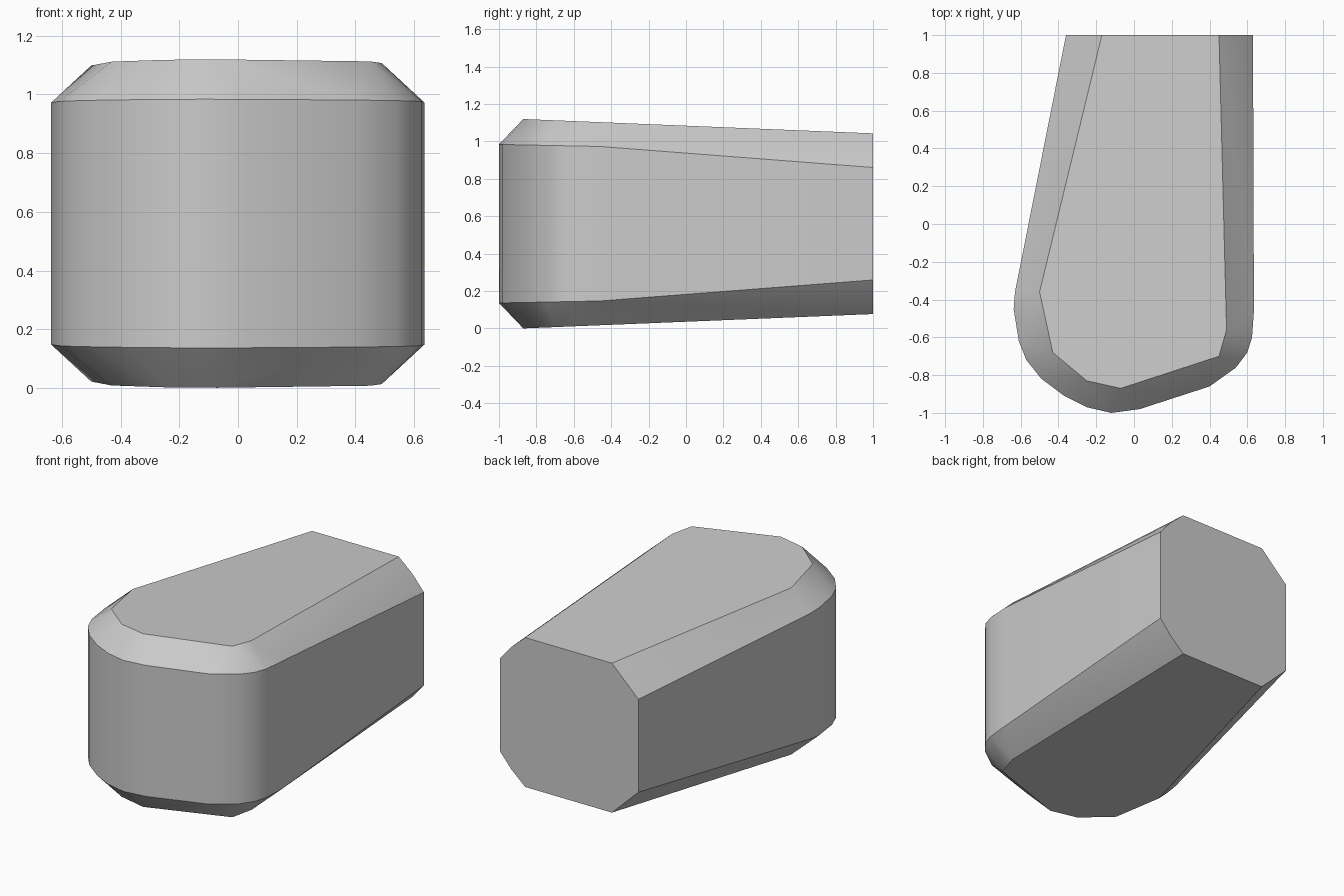
import bpy
import bmesh
from math import radians

cube = bpy.data.objects.get("Cube")
if cube:
    bpy.data.objects.remove(cube, do_unlink=True)

MID_Z = 0.56  # plane of symmetry between upper and lower halves

# Plan outline of the upright wall
wall = [(-.36, 1), (-.63, -.36), (-.637, -.45), (-.61, -.62), (-.57, -.72),
        (-.49, -.82), (-.37, -.91), (-.25, -.97), (-.12, -1), (.03, -.98),
        (.4, -.86), (.54, -.76), (.6, -.68), (.625, -.6), (.635, -.46), (.63, 1)]
# Plan outline of the flat cap
cap = [(-.17, 1), (-.5, -.36), (-.43, -.68), (-.25, -.83), (-.07, -.87),
       (.45, -.7), (.49, -.56), (.45, 1)]


def wall_height(y):
    """Half height of the wall, tapering toward the back."""
    if y < -.46:
        return .413 - (y + .46) * .02
    return .413 - (y + .46) * .077


def cap_height(y):
    """Half height of the cap, a gently sloping plane."""
    return .483 + (1 - y) * .041


# Wedge body: upper half and its mirror, joined as one faceted shell
points = [(x, y, wall_height(y)) for x, y in wall]
points += [(x, y, cap_height(y)) for x, y in cap]
points.append((.55, 1, .395))  # small split in the side chamfer

bm = bmesh.new()
for side in (1, -1):
    for x, y, h in points:
        bm.verts.new((x, y, MID_Z + side * h))
hull = bmesh.ops.convex_hull(bm, input=bm.verts)
loose = [v for v in bm.verts if not v.link_faces]
bmesh.ops.delete(bm, geom=loose, context='VERTS')
bmesh.ops.dissolve_limit(bm, angle_limit=radians(.6), verts=bm.verts, edges=bm.edges)
bmesh.ops.recalc_face_normals(bm, faces=bm.faces)

mesh = bpy.data.meshes.new("tapered_body")
bm.to_mesh(mesh)
bm.free()
body = bpy.data.objects.new("tapered_body", mesh)
bpy.context.collection.objects.link(body)

# Plain grey finish
grey = bpy.data.materials.new("plain_grey")
grey.use_nodes = True
colour = (.6, .6, .6, 1)
grey.diffuse_color = colour
grey.node_tree.nodes["Principled BSDF"].inputs["Base Color"].default_value = colour
mesh.materials.append(grey)

bpy.ops.object.select_all(action='DESELECT')
body.select_set(True)
bpy.context.view_layer.objects.active = body
bpy.ops.object.shade_smooth_by_angle(angle=radians(30))
